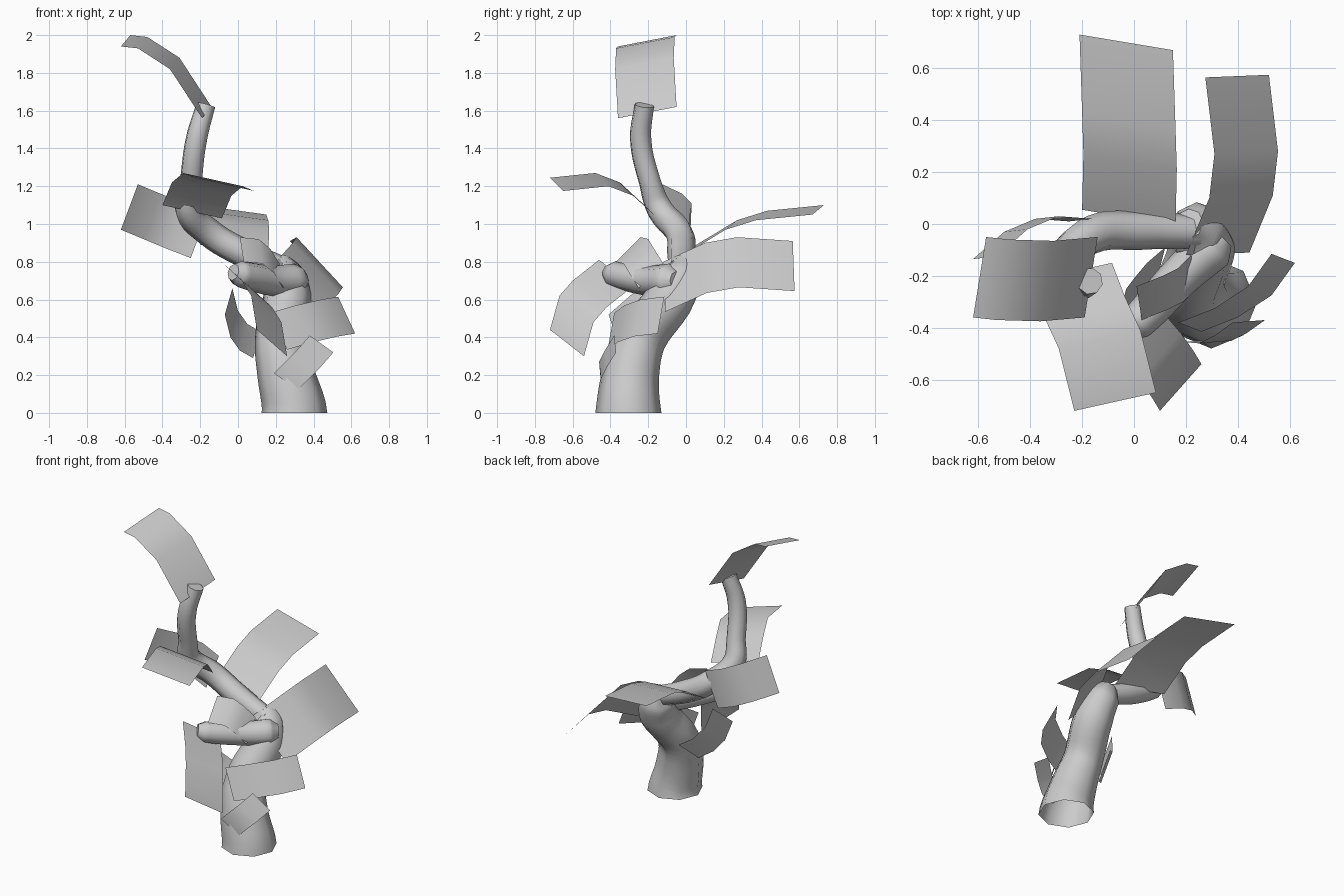
import bpy, bmesh
from mathutils import Vector

if "Cube" in bpy.data.objects:
    bpy.data.objects.remove(bpy.data.objects["Cube"], do_unlink=True)

grey = bpy.data.materials.new("plain_grey")
grey.use_nodes = True
tone = (0.6, 0.6, 0.6, 1)
grey.diffuse_color = tone
grey.node_tree.nodes["Principled BSDF"].inputs["Base Color"].default_value = tone


def limb(name, points, first_handle=None):
    """Tapered eight-sided tube through (x, y, z, radius) points."""
    curve = bpy.data.curves.new(name, "CURVE")
    curve.dimensions = "3D"
    curve.bevel_depth = 1
    curve.bevel_resolution = 2
    curve.resolution_u = 5
    curve.use_fill_caps = True
    spline = curve.splines.new("BEZIER")
    spline.bezier_points.add(len(points) - 1)
    for knot, (x, y, z, radius) in zip(spline.bezier_points, points):
        knot.co = (x, y, z)
        knot.radius = radius
        knot.handle_left_type = knot.handle_right_type = "AUTO"
    if first_handle:
        knot = spline.bezier_points[0]
        knot.handle_left_type = knot.handle_right_type = "FREE"
        knot.handle_right = knot.co + Vector(first_handle)
        knot.handle_left = knot.co - Vector(first_handle)
    source = bpy.data.objects.new(name + "_path", curve)
    bpy.context.collection.objects.link(source)
    graph = bpy.context.evaluated_depsgraph_get()
    mesh = bpy.data.meshes.new_from_object(source.evaluated_get(graph))
    bpy.data.objects.remove(source, do_unlink=True)
    # Leave the foot open where it meets the ground
    bm = bmesh.new()
    bm.from_mesh(mesh)
    foot = [f for f in bm.faces if max(v.co.z for v in f.verts) < .01]
    bmesh.ops.delete(bm, geom=foot, context="FACES")
    bm.to_mesh(mesh)
    bm.free()
    finish(name, mesh)


def leaf(name, across, edge):
    """Thin bent card: one long edge swept by a vector to the other edge."""
    bm = bmesh.new()
    rows = [(bm.verts.new(p), bm.verts.new(Vector(p) + Vector(across))) for p in edge]
    for (a, b), (c, d) in zip(rows, rows[1:]):
        bm.faces.new((a, b, d, c))
    mesh = bpy.data.meshes.new(name)
    bm.to_mesh(mesh)
    bm.free()
    finish(name, mesh)


def finish(name, mesh):
    mesh.materials.clear()
    mesh.materials.append(grey)
    obj = bpy.data.objects.new(name, mesh)
    bpy.context.collection.objects.link(obj)
    bpy.ops.object.select_all(action="DESELECT")
    obj.select_set(True)
    bpy.context.view_layer.objects.active = obj
    bpy.ops.object.shade_smooth_by_angle(angle=0.9)


# Trunk, ending in a blunt elbow
limb("trunk", [
    (.298, -.305, 0, .175), (.25, -.29, .22, .15), (.22, -.23, .4, .13),
    (.26, -.09, .6, .13), (.24, -.02, .73, .11), (.21, .0, .81, .06)], (0, 0, .06))

# Long upper branch
limb("upper_branch", [
    (.24, -.03, .76, .065), (.02, -.025, .85, .075),
    (-.16, -.04, .96, .075), (-.265, -.14, 1.08, .072), (-.25, -.19, 1.22, .06),
    (-.22, -.24, 1.45, .058), (-.17, -.22, 1.63, .052)])

# Short blunt side branch
limb("side_branch", [
    (.34, -.05, .7, .05), (.3, -.09, .7, .09), (.18, -.2, .7, .08),
    (.07, -.32, .72, .075), (.01, -.38, .735, .07), (-.025, -.41, .745, .045)])

# Leaves, from the top of the plant downwards
leaf("top_leaf", (.05, .31, .06),
     [(-.19, -.36, 1.56), (-.36, -.375, 1.82), (-.53, -.37, 1.93), (-.62, -.36, 1.94)])
leaf("upper_front_leaf", (.315, .07, -.07),
     [(-.4, -.22, 1.1), (-.35, -.35, 1.22), (-.29, -.48, 1.27), (-.23, -.72, 1.245)])
leaf("upper_right_leaf", (.09, .01, .24),
     [(-.25, .01, .82), (-.38, .02, .87), (-.5, -.03, .92), (-.62, -.135, .97)])
leaf("upper_back_leaf", (.36, -.06, -.05),
     [(-.2, .055, .89), (-.195, .27, 1.02), (-.2, .43, 1.07), (-.21, .73, 1.1)])
leaf("middle_back_leaf", (.245, .01, -.265),
     [(.2, -.12, .8), (.29, .1, .9), (.31, .27, .93), (.275, .565, .91)])
leaf("middle_small_leaf", (.02, -.13, -.13),
     [(.22, -.12, .79), (.17, -.17, .87), (.11, -.2, .92), (.01, -.24, .93)])
leaf("middle_front_leaf", (.16, .18, -.14),
     [(-.1, -.46, .81), (.02, -.6, .7), (.07, -.67, .62), (.1, -.72, .44)])
leaf("lower_left_leaf", (.09, -.035, -.195),
     [(.17, -.38, .53), (.31, -.325, .57), (.44, -.24, .6), (.53, -.115, .615)])
leaf("lower_right_leaf", (-.04, -.16, -.14),
     [(.12, -.09, .43), (.05, -.15, .47), (0, -.21, .54), (-.03, -.25, .66)])
leaf("lowest_leaf", (.125, .01, -.09),
     [(.19, -.455, .21), (.25, -.46, .27), (.31, -.43, .33), (.38, -.38, .41)])
